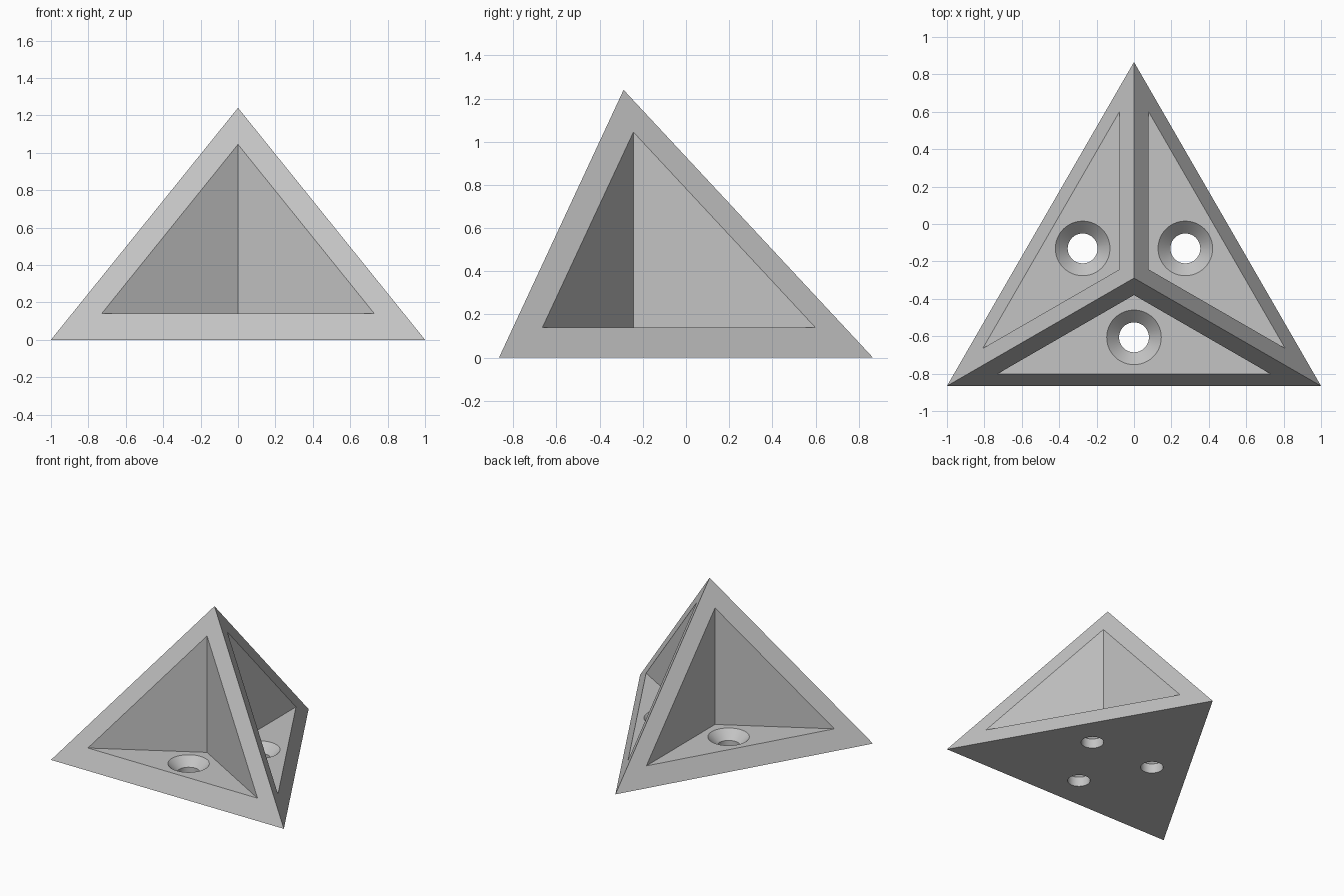
import bpy, bmesh, math
from mathutils import Matrix, Vector

if "Cube" in bpy.data.objects:
    bpy.data.objects.remove(bpy.data.objects["Cube"])

APEX_Y = -0.289      # centre axis of the three-fold symmetry
HEIGHT = 1.24
FLOOR = 0.14         # thickness of the base plate
HOLE_R, SINK_R = 0.08, 0.146

grey = bpy.data.materials.new("grey plastic")
grey.diffuse_color = (0.55, 0.55, 0.55, 1)
grey.use_nodes = True
grey.node_tree.nodes["Principled BSDF"].inputs["Base Color"].default_value = grey.diffuse_color


def add_object(name, bm):
    bmesh.ops.recalc_face_normals(bm, faces=bm.faces)
    mesh = bpy.data.meshes.new(name)
    bm.to_mesh(mesh)
    bm.free()
    mesh.materials.append(grey)
    obj = bpy.data.objects.new(name, mesh)
    bpy.context.collection.objects.link(obj)
    return obj


def loft(name, rings):
    """Closed solid through rings of equal point count, capped at both ends."""
    bm = bmesh.new()
    loops = [[bm.verts.new(p) for p in ring] for ring in rings]
    n = len(loops[0])
    for a, b in zip(loops, loops[1:]):
        for i in range(n):
            j = (i + 1) % n
            bm.faces.new((a[i], a[j], b[j], b[i]))
    bm.faces.new(loops[0])
    bm.faces.new(loops[-1])
    return add_object(name, bm)


def circle(r, z, y, n=48):
    return [(r * math.cos(2 * math.pi * i / n),
             y + r * math.sin(2 * math.pi * i / n), z) for i in range(n)]


# Solid pyramid body
bm = bmesh.new()
base = [bm.verts.new(p) for p in ((-1, -0.866, 0), (1, -0.866, 0), (0, 0.866, 0))]
tip = bm.verts.new((0, APEX_Y, HEIGHT))
bm.faces.new(base)
for i in range(3):
    bm.faces.new((base[i], base[(i + 1) % 3], tip))
body = add_object("corner_bracket", bm)

# Three pockets with vertical walls, each with a countersunk screw hole
wedge = [(0, -0.38), (1.732, -1.38), (-1.732, -1.38)]
cutters = []
for k in range(3):
    pocket = loft("pocket_cutter", [[(x, y, z) for x, y in wedge] for z in (FLOOR, 2)])
    hole = loft("screw_hole_cutter", [
        circle(HOLE_R, -0.1, -0.606),
        circle(HOLE_R, FLOOR - (SINK_R - HOLE_R), -0.606),
        circle(SINK_R, FLOOR, -0.606),
        circle(SINK_R, FLOOR + 0.03, -0.606)])
    centre = Vector((0, APEX_Y, 0))
    turn = (Matrix.Translation(centre) @ Matrix.Rotation(k * math.tau / 3, 4, 'Z')
            @ Matrix.Translation(-centre))
    for cutter in (pocket, hole):
        cutter.data.transform(turn)
        cutter.hide_render = True
        cutters.append(cutter)

# Cut the body, then remove the helpers
bpy.context.view_layer.objects.active = body
body.select_set(True)
for cutter in cutters:
    mod = body.modifiers.new("cut", 'BOOLEAN')
    mod.operation = 'DIFFERENCE'
    mod.solver = 'EXACT'
    mod.object = cutter
    bpy.ops.object.modifier_apply(modifier=mod.name)
for cutter in cutters:
    bpy.data.objects.remove(cutter)

bpy.ops.object.shade_smooth_by_angle(angle=math.radians(30))
